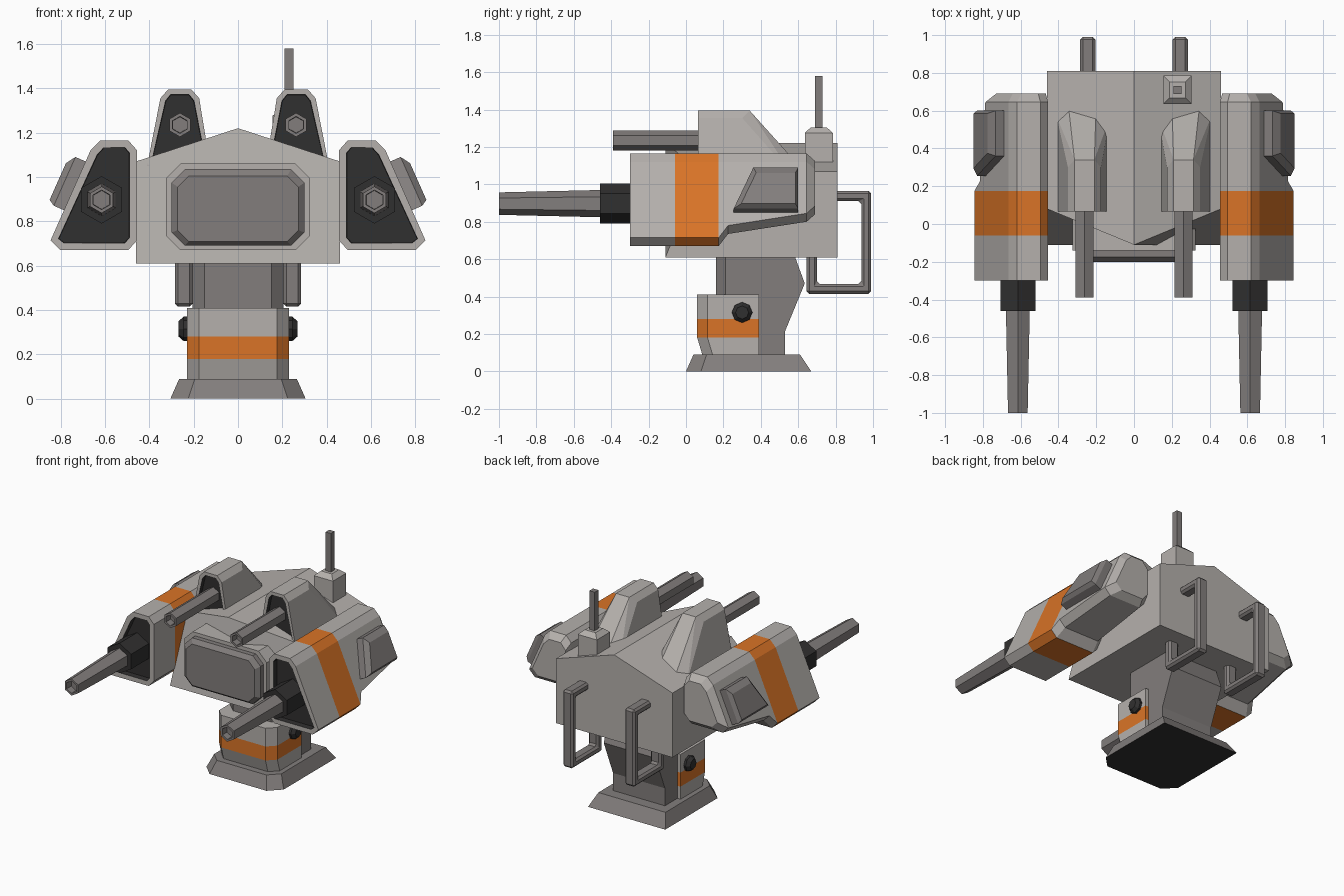
import bpy, bmesh, math
from mathutils import Vector

cube = bpy.data.objects.get("Cube")
if cube:
    bpy.data.objects.remove(cube, do_unlink=True)


def material(name, rgb):
    m = bpy.data.materials.new(name)
    m.use_nodes = True
    col = (*rgb, 1)
    m.diffuse_color = col
    m.node_tree.nodes["Principled BSDF"].inputs["Base Color"].default_value = col
    return m


LIGHT = material("light grey", (0.46, 0.435, 0.415))
MID = material("mid grey", (0.225, 0.208, 0.203))
DARK = material("charcoal", (0.03, 0.029, 0.029))
ORANGE = material("orange", (0.70, 0.175, 0.02))


def finish(name, bm, mats, rule=None):
    """Turn a bmesh into a flat shaded object, colouring faces by a rule."""
    bm.normal_update()
    if rule:
        for f in bm.faces:
            if rule(f):
                f.material_index = 1
    me = bpy.data.meshes.new(name)
    bm.to_mesh(me)
    bm.free()
    for m in mats:
        me.materials.append(m)
    ob = bpy.data.objects.new(name, me)
    bpy.context.collection.objects.link(ob)
    return ob


def loft(rings):
    """Closed skin through rings of equal point count."""
    bm = bmesh.new()
    vs = [[bm.verts.new(p) for p in r] for r in rings]
    n = len(rings[0])
    for a, b in zip(vs, vs[1:]):
        for i in range(n):
            j = (i + 1) % n
            bm.faces.new((a[i], a[j], b[j], b[i]))
    bm.faces.new(vs[0])
    bm.faces.new(vs[-1])
    bmesh.ops.recalc_face_normals(bm, faces=bm.faces)
    return bm


def hull(points):
    bm = bmesh.new()
    for p in points:
        bm.verts.new(p)
    bmesh.ops.convex_hull(bm, input=bm.verts)
    bmesh.ops.dissolve_limit(bm, angle_limit=math.radians(3),
                             verts=bm.verts, edges=bm.edges)
    bmesh.ops.recalc_face_normals(bm, faces=bm.faces)
    return bm


def recess(bm, rim, depth, paint=0):
    """Sink the front-most face behind a rim."""
    bm.normal_update()
    f = min(bm.faces, key=lambda q: (round(q.normal.y, 2), q.calc_center_median().y))
    bmesh.ops.inset_individual(bm, faces=[f], thickness=rim)
    walls = bmesh.ops.inset_individual(bm, faces=[f], thickness=0.002, depth=-depth)["faces"]
    for q in [f, *walls]:
        q.material_index = paint


def ring_y(pts, y):
    return [(x, y, z) for x, z in pts]


def ring_z(pts, z):
    return [(x, y, z) for x, y in pts]


def polygon(cx, cz, r, n=6):
    return [(cx + r * math.cos(math.pi / 2 + math.tau * i / n),
             cz + r * math.sin(math.pi / 2 + math.tau * i / n)) for i in range(n)]


def octagon(w, lo, hi, c):
    """Rectangle with cut corners."""
    return [(-w, lo + c), (c - w, lo), (w - c, lo), (w, lo + c),
            (w, hi - c), (w - c, hi), (c - w, hi), (-w, hi - c)]


def nosed(w, front, back, cx, cy):
    """Plan outline with cut front corners only."""
    return [(cx - w, front), (w - cx, front), (w, front + cy), (w, back),
            (-w, back), (-w, front + cy)]


# Base plate with a dark underside
bm = loft([ring_z(nosed(0.305, 0.0, 0.67, 0.08, 0.08), 0),
           ring_z(nosed(0.265, 0.04, 0.61, 0.07, 0.07), 0.09)])
finish("base_plate", bm, [MID, DARK], lambda f: f.normal.z < -0.9)

# Pedestal column with a kinked back
bm = loft([ring_z(nosed(0.205, 0.16, back, 0.055, 0.05), z)
           for z, back in [(0.08, 0.53), (0.215, 0.53), (0.47, 0.635), (0.62, 0.58)]])
finish("pedestal_column", bm, [MID])

# Pedestal armour with an orange band
bm = loft([ring_z(nosed(0.23, front, 0.39, 0.055, 0.055), z)
           for z, front in [(0.08, 0.09), (0.18, 0.06), (0.28, 0.06), (0.41, 0.06)]])
finish("pedestal_armour", bm, [LIGHT, ORANGE],
       lambda f: abs(f.normal.z) < 0.1 and 0.2 < f.calc_center_median().z < 0.26)

# Main body: gabled block, front eaves set back behind the ridge
gable = [(-0.46, 0.61), (0.46, 0.61), (0.46, 1.07), (0, 1.22), (-0.46, 1.07)]
front = [(x, 0.08 if z == 1.07 else -0.11, z) for x, z in gable]
finish("main_body", loft([front, ring_y(gable, 0.81)]), [LIGHT])

# Front window frame and bulging window
frame = octagon(0.325, 0.67, 1.06, 0.065)
finish("window_frame", loft([ring_y(frame, -0.14), ring_y(frame, 0.06)]), [LIGHT])
bm = loft([ring_y(octagon(0.272, 0.71, 1.005, 0.05), -0.2),
           ring_y(octagon(0.30, 0.69, 1.035, 0.06), -0.175),
           ring_y(octagon(0.30, 0.69, 1.035, 0.06), -0.13)])
finish("window", bm, [MID])

# Aerial box and rod
def square(h):
    return [(0.23 + a * h, 0.71 + b * h) for a, b in [(-1, -1), (1, -1), (1, 1), (-1, 1)]]


finish("aerial_box", loft([ring_z(square(h), z) for h, z in
                           [(0.075, 1.05), (0.075, 1.275), (0.042, 1.305)]]), [LIGHT])
finish("aerial_rod", loft([ring_z(square(0.021), 1.29), ring_z(square(0.021), 1.58)]), [MID])


def pod_section(low, inset=0.0):
    """Pod outline: slanted outer wall, cut corners, adjustable floor."""
    def wall(z):
        return 0.845 - (z - 0.715) * 0.444 - inset
    lo, hi, inner = low + inset, 1.165 - inset, 0.455 + inset * 0.3
    return [(inner, lo + 0.045), (inner + 0.04, lo), (wall(lo + 0.045) - 0.045, lo),
            (wall(lo + 0.045), lo + 0.045), (wall(hi - 0.045), hi - 0.045),
            (wall(hi - 0.045) - 0.045, hi), (inner + 0.04, hi), (inner, hi - 0.045)]


for side, s in (("left", 1), ("right", -1)):
    def flip(pts):
        return [(s * p[0], *p[1:]) for p in pts]

    # Gun pod with an orange band and dark front recess
    stations = [(-0.3, 0.67, 0), (-0.06, 0.67, 0), (0.175, 0.67, 0),
                (0.225, 0.735, 0), (0.645, 0.80, 0), (0.69, 0.80, 0.04)]
    bm = loft([flip(ring_y(pod_section(low, i), y)) for y, low, i in stations])
    for f in bm.faces:
        if -0.05 < f.calc_center_median().y < 0.1:
            f.material_index = 1
    recess(bm, 0.036, 0.04, 2)
    finish(side + "_gun_pod", bm, [LIGHT, ORANGE, DARK])

    # Raised plate on the slanted pod wall
    normal = Vector((0.914, 0, 0.406))

    def plate(outline, lift):
        return flip([tuple(Vector((0.845 - (z - 0.715) * 0.444, y, z)) + normal * lift)
                     for y, z in outline])
    outer = [(0.255, 0.85), (0.60, 0.85), (0.60, 1.07), (0.36, 1.07)]
    inner = [(0.295, 0.865), (0.585, 0.865), (0.585, 1.03), (0.375, 1.03)]
    finish(side + "_pod_plate",
           loft([plate(outer, -0.02), plate(outer, 0.05), plate(inner, 0.078)]), [MID])

    # Main gun: collar and tapered barrel
    gx = s * 0.615
    finish(side + "_gun_collar", loft([ring_y(polygon(gx, 0.897, 0.107), y)
                                       for y in (-0.46, -0.25)]), [DARK])
    bm = loft([ring_y(polygon(gx, 0.897, 0.06), -1.0),
               ring_y(polygon(gx, 0.897, 0.073), -0.45)])
    recess(bm, 0.016, 0.05)
    finish(side + "_gun_barrel", bm, [MID])

    # Roof gun housing, sloping down at the back
    half = [(0.125, 1.05), (0.175, 1.355), (0.21, 1.395),
            (0.315, 1.395), (0.35, 1.355), (0.41, 1.05)]
    tail = [(0.21, 0.34, 1.395), (0.315, 0.34, 1.395), (0.175, 0.30, 1.355),
            (0.35, 0.30, 1.355), (0.125, 0.57, 1.05), (0.41, 0.57, 1.05),
            (0.20, 0.65, 1.05), (0.35, 0.65, 1.05)]
    bm = hull(flip(ring_y(half, 0.065) + tail))
    recess(bm, 0.026, 0.03, 1)
    finish(side + "_roof_gun_housing", bm, [LIGHT, DARK])

    # Roof gun barrel
    tube = polygon(s * 0.262, 1.235, 0.054)
    bm = loft([ring_y(tube, -0.39), ring_y(tube, 0.12)])
    recess(bm, 0.016, 0.05)
    finish(side + "_roof_gun_barrel", bm, [MID])

    # Knob on the pedestal armour
    disc = polygon(0.30, 0.315, 0.055, 8)
    tip = polygon(0.30, 0.315, 0.035, 8)
    bm = loft([[(s * x, *p) for p in pts] for x, pts in
               [(0.22, disc), (0.245, disc), (0.268, tip)]])
    finish(side + "_knob", bm, [DARK])

    # Rear handle: bent bar from the back wall to the underside
    path = [(0.79, 0.965), (0.99, 0.965), (0.99, 0.415), (0.645, 0.415), (0.645, 0.63),
            (0.70, 0.63), (0.70, 0.468), (0.937, 0.468), (0.937, 0.91), (0.79, 0.91)]
    bm = loft([[(s * x, *p) for p in path] for x in (0.205, 0.285)])
    bar = finish(side + "_rear_handle", bm, [MID])
    mod = bar.modifiers.new("bevel", "BEVEL")
    mod.width = 0.014
    mod.segments = 1
